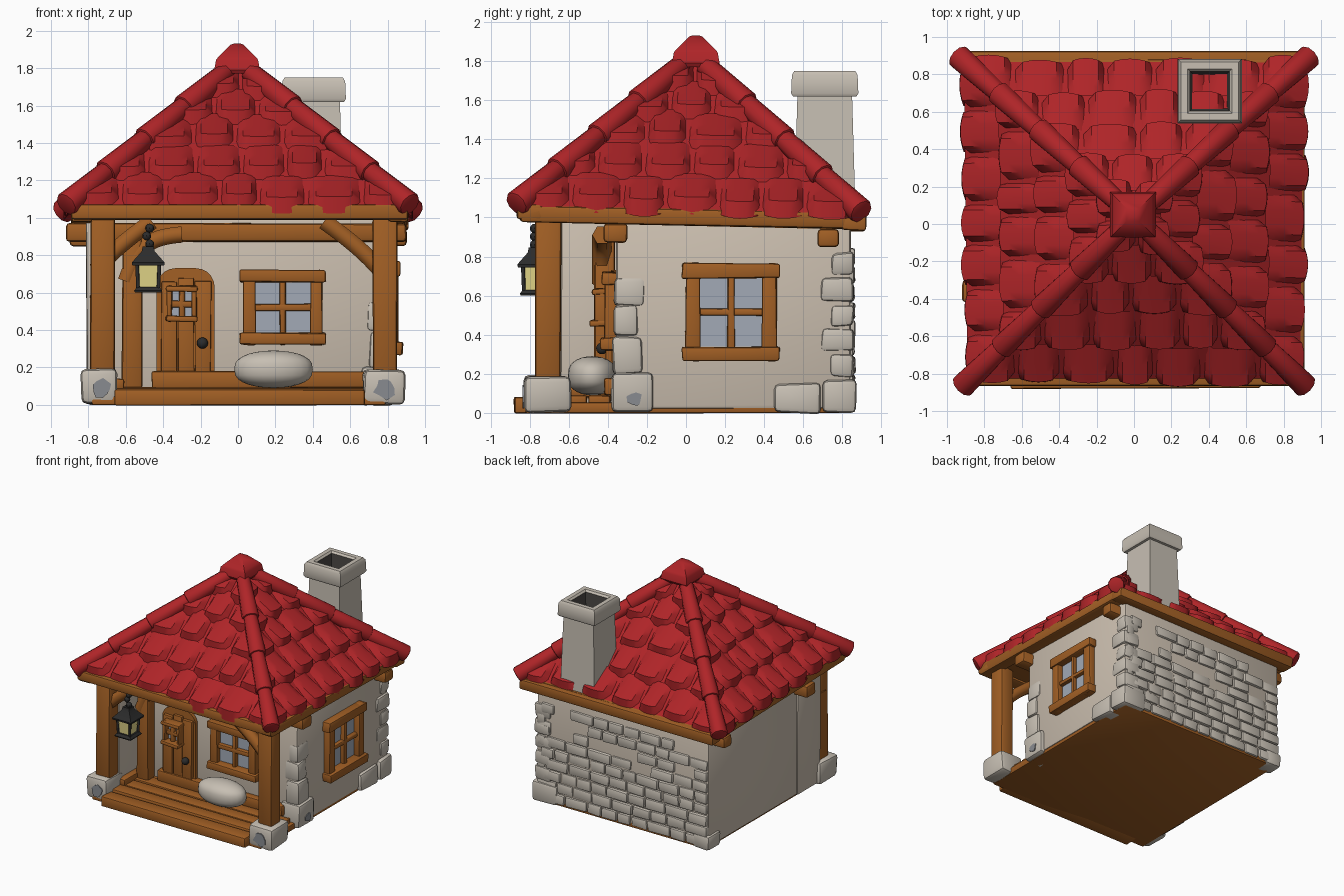
import bpy, bmesh, math, random
from mathutils import Vector, Matrix

random.seed(4)
if "Cube" in bpy.data.objects:
    bpy.data.objects.remove(bpy.data.objects["Cube"])


def material(name, r, g, b):
    m = bpy.data.materials.new(name)
    m.use_nodes = True
    m.diffuse_color = (r, g, b, 1)
    bsdf = m.node_tree.nodes["Principled BSDF"]
    bsdf.inputs["Base Color"].default_value = (r, g, b, 1)
    bsdf.inputs["Roughness"].default_value = 0.9
    return m


RED = material("red_tile", 0.43, 0.018, 0.021)
WOOD = material("brown_wood", 0.36, 0.115, 0.018)
PLASTER = material("cream_plaster", 0.6, 0.52, 0.43)
STONE = material("pale_stone", 0.57, 0.52, 0.45)
GREY = material("grey_patch", 0.25, 0.26, 0.28)
IRON = material("black_iron", 0.025, 0.025, 0.025)
GLOW = material("lantern_yellow", 0.78, 0.68, 0.25)
GLASS = material("window_glass", 0.36, 0.4, 0.47)
SOOT = material("dark_soot", 0.07, 0.065, 0.06)


def finish(bm, name, *mats):
    bmesh.ops.recalc_face_normals(bm, faces=bm.faces)
    mesh = bpy.data.meshes.new(name)
    bm.to_mesh(mesh)
    bm.free()
    for m in mats:
        mesh.materials.append(m)
    ob = bpy.data.objects.new(name, mesh)
    bpy.context.collection.objects.link(ob)
    return ob


def blocks(name, boxes, mat, bevel=0.012, jitter=0.004, matrix=Matrix()):
    """One object of rounded boxes, each given as x0, x1, y0, y1, z0, z1."""
    bm = bmesh.new()
    for x0, x1, y0, y1, z0, z1 in boxes:
        vs = bmesh.ops.create_cube(bm, size=1)["verts"]
        for v in vs:
            v.co = Vector((x0 + (v.co.x + 0.5) * (x1 - x0), y0 + (v.co.y + 0.5) * (y1 - y0),
                           z0 + (v.co.z + 0.5) * (z1 - z0)))
            v.co += Vector([random.uniform(-jitter, jitter) for _ in range(3)])
    if bevel:
        bmesh.ops.bevel(bm, geom=bm.edges[:], offset=bevel, segments=2, profile=0.5,
                        affect="EDGES", clamp_overlap=True)
    bm.transform(matrix)
    return finish(bm, name, mat)


def loft(name, rings, centre, mats, sides=4, dark_from=99):
    """Stack of regular rings (half width, z), skinned together."""
    bm = bmesh.new()
    k = 1 / math.cos(math.pi / sides)
    loops = [[bm.verts.new((centre[0] + r * k * math.cos((i + 0.5) * math.tau / sides),
                            centre[1] + r * k * math.sin((i + 0.5) * math.tau / sides), z))
              for i in range(sides)] for r, z in rings]
    for j, (a, b) in enumerate(zip(loops, loops[1:])):
        for i in range(sides):
            f = bm.faces.new((a[i], a[i - 1], b[i - 1], b[i]))
            f.material_index = int(j >= dark_from)
    if dark_from == 99:
        bm.faces.new(loops[0])
        bm.faces.new(loops[-1])
    return finish(bm, name, *mats)


def plate(name, points, y0, y1, mat, matrix=Matrix()):
    """Outline in x and z, extruded from y0 to y1."""
    bm = bmesh.new()
    face = bm.faces.new([bm.verts.new((x, y0, z)) for x, z in points])
    ext = bmesh.ops.extrude_face_region(bm, geom=[face])["geom"]
    bmesh.ops.translate(bm, vec=(0, y1 - y0, 0), verts=[g for g in ext if isinstance(g, bmesh.types.BMVert)])
    bm.transform(matrix)
    return finish(bm, name, mat)


def rod(name, points, radius, mat):
    cu = bpy.data.curves.new(name, "CURVE")
    cu.dimensions = "3D"
    cu.bevel_depth, cu.bevel_resolution, cu.use_fill_caps = radius, 1, True
    sp = cu.splines.new("NURBS")
    sp.points.add(len(points) - 1)
    for p, co in zip(sp.points, points):
        p.co = (*co, 1)
    sp.use_endpoint_u, sp.order_u = True, 3
    cu.materials.append(mat)
    bpy.context.collection.objects.link(bpy.data.objects.new(name, cu))


# Floor, porch boards and walls
blocks("floor_base", [(-0.78, 0.79, -0.82, 0.84, 0, 0.05)], WOOD, 0.01)
blocks("porch_boards", [(-0.7, 0.76, y, y + 0.115, 0.03, 0.092) for y in (-0.74, -0.62, -0.5, -0.38)], WOOD)
blocks("porch_step", [(-0.66, 0.68, -0.88, -0.75, 0, 0.08)], WOOD)
blocks("house_walls", [(-0.8, 0.8, -0.36, 0.84, 0.02, 1.0)], PLASTER, 0.02)
blocks("porch_side_wall", [(-0.81, -0.66, -0.64, -0.33, 0.02, 1.0)], PLASTER)
blocks("wall_sill", [(-0.46, 0.7, -0.42, -0.35, 0.09, 0.18), (-0.67, -0.61, -0.64, -0.4, 0.08, 0.14)], WOOD)

# Front posts, foot stones and wall timber
blocks("front_posts", [(-0.79, -0.66, -0.77, -0.64, 0.17, 1.0), (0.72, 0.85, -0.77, -0.64, 0.17, 1.0)], WOOD, 0.02)
blocks("foot_stones", [(-0.84, -0.65, -0.83, -0.59, 0, 0.19), (0.67, 0.89, -0.83, -0.59, 0, 0.19)], STONE, 0.03, 0.008)
blocks("wall_post", [(-0.62, -0.51, -0.47, -0.36, 0.08, 0.92)], WOOD, 0.02)
blocks("cross_beams", [(-0.92, 0.9, -0.42, -0.3, 0.87, 0.97), (-0.9, 0.9, 0.67, 0.78, 0.85, 0.94)], WOOD, 0.02)
rod("wall_brace", [(-0.6, -0.43, 0.66), (-0.55, -0.43, 0.8), (-0.44, -0.43, 0.9), (-0.3, -0.43, 0.91)], 0.05, WOOD)
for side in (-1, 1):
    rod("post_brace", [(side * 0.76, -0.7, 0.72), (side * 0.66, -0.7, 0.84), (side * 0.46, -0.7, 0.98)], 0.05, WOOD)

# Eaves frame, slightly lower at the back
tilt = Matrix.Rotation(-0.022, 4, "X")
blocks("eaves_frame", [(-0.89, 0.91, -0.89, -0.76, 0.97, 1.05), (-0.89, 0.91, 0.78, 0.9, 0.95, 1.04),
                       (-0.89, -0.78, -0.87, 0.88, 0.96, 1.045), (0.8, 0.91, -0.87, 0.88, 0.96, 1.045),
                       (-0.85, 0.87, -0.85, 0.86, 0.99, 1.04)], WOOD, 0.015, 0.004, tilt)

# Roof: pyramid core, pillowy tiles in rows, hip ridges and cap
apex = Vector((0, 0.04, 1.8))
corners = [Vector(c) for c in ((-0.89, -0.84, 1.06), (0.89, -0.84, 1.06), (0.91, 0.87, 1.02), (-0.91, 0.87, 1.02))]
bm = bmesh.new()
base, top = [bm.verts.new(c) for c in corners], bm.verts.new(apex)
bm.faces.new(base)
for i in range(4):
    bm.faces.new((base[i - 1], base[i], top))
finish(bm, "roof_core", RED)

ROWS = [(-0.03, 7), (0.19, 6), (0.4, 4), (0.59, 3), (0.77, 2)]
for name, i in (("front", 0), ("right", 1), ("back", 2), ("left", 3)):
    a, b = corners[i], corners[(i + 1) % 4]
    mid, along = (a + b) / 2, (b - a).normalized()
    up, half = apex - mid, (b - a).length / 2
    out = along.cross(up).normalized()
    bm = bmesh.new()
    for start, count in ROWS:
        reach = half * (1 - max(start, 0))
        step = 2 * reach / count
        cuts = [-reach + step * k + (random.uniform(-0.12, 0.12) * step if 0 < k < count else 0)
                for k in range(count + 1)]
        for x0, x1 in zip(cuts, cuts[1:]):
            t0, lift = start + random.uniform(-0.015, 0.015), random.uniform(0.05, 0.065)
            grid = bmesh.ops.create_grid(bm, x_segments=6, y_segments=5, size=1)["verts"]
            for v in grid:
                u, w = v.co.x, (v.co.y + 1) / 2
                rim = abs(u) > 0.99 or w < 0.01
                # round the lower corners and drop the rim to the core
                spread = u * (0.97 if w > 0.01 else 0.86)
                t = t0 + 0.25 * w + (0.022 * u * u if w < 0.3 else 0)
                h = -0.01 if rim else 0.014 + lift * (1 - w) - 0.012 * u * u
                lim = half * (1 - min(t, 1))
                x = max(-lim, min(lim, (x0 + x1) / 2 + spread * (x1 - x0) / 2))
                v.co = mid + along * x + up * t + out * h
    bmesh.ops.remove_doubles(bm, verts=bm.verts, dist=0.0005)
    finish(bm, "roof_tiles_" + name, RED)

bm = bmesh.new()
for c in corners:
    run = apex - c
    turn = run.to_track_quat("Z", "Y").to_matrix().to_4x4()
    for k in range(4):
        s = -0.03 + 0.235 * k
        place = Matrix.Translation(c + run * (s + 0.13) + Vector((0, 0, 0.035))) @ turn
        bmesh.ops.create_cone(bm, cap_ends=True, segments=10, radius1=0.068, radius2=0.052,
                              depth=run.length * 0.27, matrix=place)
rims = [e for e in bm.edges if any(len(f.verts) > 4 for f in e.link_faces)]
bmesh.ops.bevel(bm, geom=rims, offset=0.015, segments=2, profile=0.5, affect="EDGES")
finish(bm, "hip_ridges", RED)
loft("roof_cap", [(0.11, 1.77), (0.122, 1.79), (0.112, 1.845), (0.1, 1.86), (0.035, 1.925), (0.015, 1.932)],
     (-0.005, 0.05), [RED])

# Chimney: hollow shaft with a thick rim
loft("chimney", [(0.158, 1.0), (0.14, 1.62), (0.163, 1.62), (0.172, 1.635), (0.168, 1.73), (0.155, 1.75),
                 (0.118, 1.75), (0.105, 1.735), (0.09, 1.1)], (0.405, 0.71), [STONE, SOOT], 4, 7)

# Corner stones and the stone courses on the back wall
blocks("corner_stones", [(0.66, 0.835, -0.385, -0.17, 0, 0.2), (0.7, 0.825, -0.375, -0.22, 0.2, 0.39),
                         (0.69, 0.82, -0.375, -0.24, 0.39, 0.55), (0.72, 0.815, -0.37, -0.21, 0.55, 0.7),
                         (0.6, 0.835, 0.7, 0.87, 0, 0.17), (0.7, 0.83, 0.45, 0.69, 0, 0.15),
                         (-0.82, -0.66, 0.7, 0.865, 0, 0.12)]
       + [(0.66, 0.815, 0.74 - 0.05 * (k % 2), 0.86, 0.18 + 0.13 * k, 0.3 + 0.13 * k) for k in range(5)],
       STONE, 0.025, 0.008)
bricks = []
for row in range(9):
    x, z = -0.79, 0.02 + 0.092 * row
    while x < 0.72:
        length = min(random.uniform(0.12, 0.22), 0.8 - x)
        if random.random() < (0.95 if row < 6 else 0.7):
            bricks.append((x, x + length - 0.01, 0.8, random.uniform(0.852, 0.866), z, z + 0.084))
        x += length
blocks("back_bricks", bricks, STONE, 0.012, 0.005)

# Grey chips on the stones
def chip(name, size, matrix):
    pts = [(size * random.uniform(0.6, 1.1) * math.cos(a * 0.7), size * random.uniform(0.6, 1) * math.sin(a * 0.7))
           for a in range(9)]
    plate(name, pts, -0.004, 0.004, GREY, matrix)


chip("chip_left", 0.065, Matrix.Translation((-0.73, -0.832, 0.085)))
chip("chip_right", 0.065, Matrix.Translation((0.785, -0.832, 0.085)))
chip("chip_side", 0.045, Matrix.Translation((0.837, -0.26, 0.07)) @ Matrix.Rotation(math.pi / 2, 4, "Z"))


# Windows, built facing -y and turned into place
def window(name, w, h, bar, matrix):
    blocks(name + "_frame", [(-w, w, -0.07, 0.02, h - bar, h), (-w, w, -0.08, 0.02, -h, bar - h)]
           + [(s * w * 0.78 - bar / 2, s * w * 0.78 + bar / 2, -0.055, 0.02, -h, h) for s in (-1, 1)]
           + [(-0.017, 0.017, -0.04, 0.01, -h, h), (-w * 0.8, w * 0.8, -0.04, 0.01, -0.017, 0.017)],
           WOOD, 0.01, 0.005, matrix)
    blocks(name + "_glass", [(-w * 0.75, w * 0.75, -0.008, 0, bar - h, h - bar)], GLASS, 0, 0, matrix)


window("front_window", 0.23, 0.2, 0.065, Matrix.Translation((0.24, -0.36, 0.52)))
window("side_window", 0.25, 0.25, 0.075, Matrix.Translation((0.8, 0.23, 0.515)) @ Matrix.Rotation(math.pi / 2, 4, "Z"))


# Arched door
def arch(cx, w, z0, z1, r):
    curve = [(cx + s * (w - r + r * math.sin(a * math.pi / 10)), z1 - r + r * math.cos(a * math.pi / 10))
             for s, order in ((1, range(6)), (-1, range(5, -1, -1))) for a in order]
    return [(cx - w, z0)] + [(cx + w, z0)] + curve[5::-1] + curve[:5:-1]


plate("door_surround", arch(-0.28, 0.155, 0.08, 0.73, 0.1), -0.385, -0.35, WOOD)
for k in range(3):
    blocks("door_plank", [(-0.41 + 0.09 * k, -0.325 + 0.09 * k, -0.41, -0.37, 0.1, 0.66 + 0.02 * (k == 1))], WOOD, 0.006)
window("door_window", 0.085, 0.095, 0.028, Matrix.Translation((-0.3, -0.411, 0.54)))
bm = bmesh.new()
bmesh.ops.create_uvsphere(bm, u_segments=12, v_segments=8, radius=0.03, matrix=Matrix.Translation((-0.19, -0.43, 0.33)))
finish(bm, "door_knob", IRON)

# Round stone seat beside the door
bm = bmesh.new()
bmesh.ops.create_uvsphere(bm, u_segments=24, v_segments=14, radius=1)
for v in bm.verts:
    v.co = Vector((0.19 + 0.21 * v.co.x, -0.48 + 0.125 * v.co.y,
                   0.19 + 0.1 * math.copysign(abs(v.co.z) ** 0.75, v.co.z)))
finish(bm, "stone_seat", STONE)

# Hanging lantern
LX, LY = -0.48, -0.775
loft("lantern_base", [(0.07, 0.6), (0.075, 0.61), (0.06, 0.63)], (LX, LY), [IRON])
loft("lantern_light", [(0.045, 0.62), (0.054, 0.75)], (LX, LY), [GLOW])
loft("lantern_roof", [(0.085, 0.745), (0.088, 0.76), (0.035, 0.82), (0.03, 0.845)], (LX, LY), [IRON])
for sx in (-1, 1):
    for sy in (-1, 1):
        rod("lantern_bar", [(LX + sx * 0.054, LY + sy * 0.054, 0.61), (LX + sx * 0.06, LY + sy * 0.06, 0.76)], 0.01, IRON)
bm = bmesh.new()
for k in range(3):
    bmesh.ops.create_uvsphere(bm, u_segments=8, v_segments=6, radius=0.024,
                              matrix=Matrix.Translation((LX + 0.008 * (-1) ** k, LY, 0.86 + 0.042 * k)))
finish(bm, "lantern_chain", IRON)

# Smooth shading that keeps hard edges
bpy.ops.object.select_all(action="DESELECT")
for ob in bpy.context.scene.objects:
    if ob.type == "MESH":
        ob.select_set(True)
        bpy.context.view_layer.objects.active = ob
bpy.ops.object.shade_smooth_by_angle(angle=math.radians(38))
